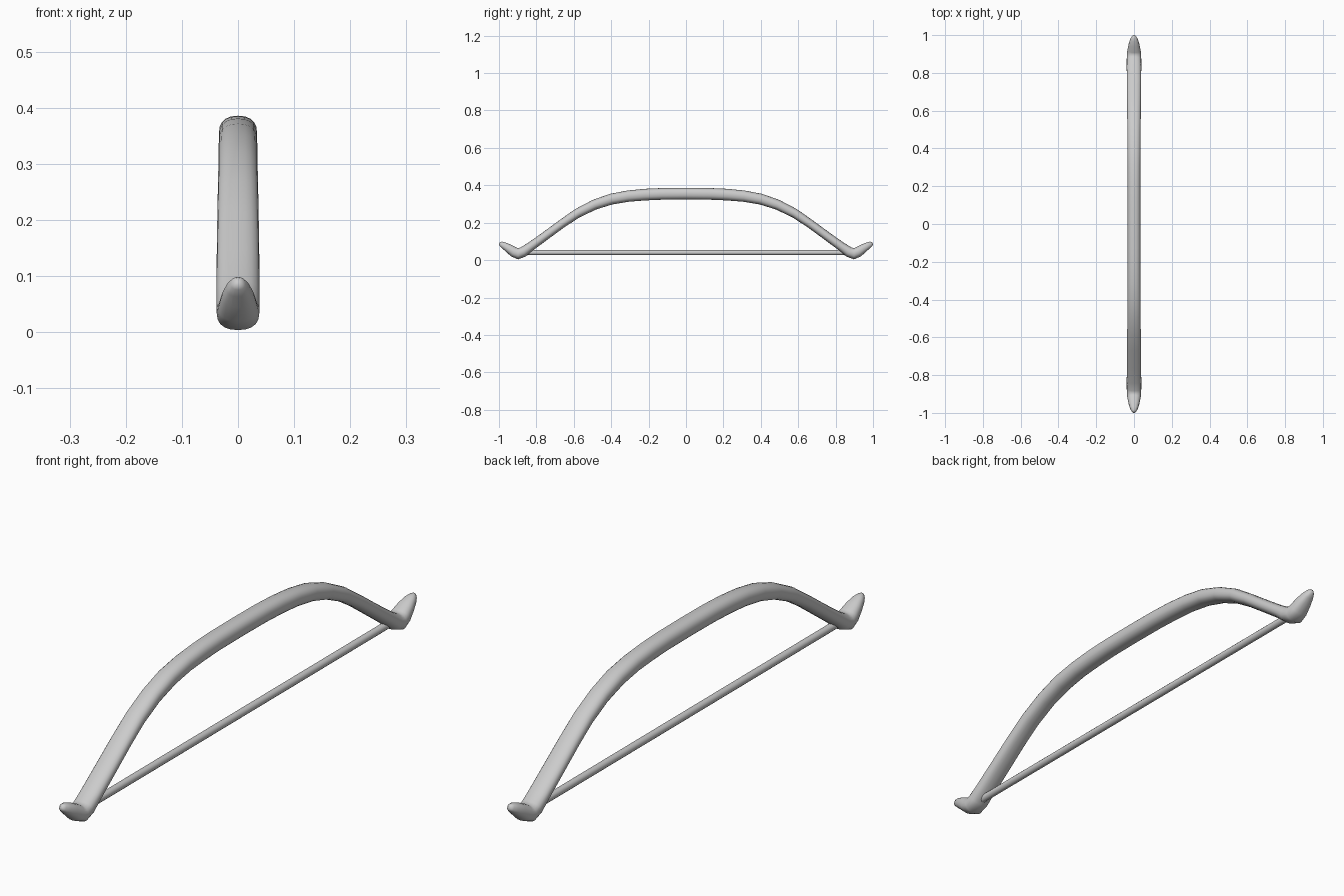
import bpy, bmesh, math

if "Cube" in bpy.data.objects:
    bpy.data.objects.remove(bpy.data.objects["Cube"])

# y, z, half width, half thickness along half the limb
HALF = [
    (0.00, 0.355, 0.034, 0.031), (0.13, 0.354, 0.034, 0.031),
    (0.22, 0.350, 0.034, 0.031), (0.31, 0.342, 0.034, 0.030),
    (0.40, 0.326, 0.035, 0.029), (0.49, 0.296, 0.035, 0.027),
    (0.58, 0.251, 0.036, 0.025), (0.66, 0.197, 0.037, 0.023),
    (0.75, 0.131, 0.038, 0.023), (0.83, 0.073, 0.0385, 0.024),
    (0.870, 0.044, 0.0385, 0.028), (0.898, 0.034, 0.038, 0.030),
    (0.921, 0.044, 0.035, 0.028), (0.950, 0.064, 0.029, 0.023),
    (0.975, 0.079, 0.021, 0.018), (0.990, 0.087, 0.013, 0.013),
    (0.997, 0.091, 0.006, 0.007),
]


def squircle(c):
    # slightly squared ellipse
    return math.copysign(abs(c) ** 0.85, c)


def sweep(name, rings, sides):
    bm = bmesh.new()
    loops = []
    for i, (y, z, w, t) in enumerate(rings):
        a = rings[max(i - 1, 0)]
        b = rings[min(i + 1, len(rings) - 1)]
        ang = math.atan2(b[1] - a[1], b[0] - a[0])
        ring = []
        for k in range(sides):
            th = 2 * math.pi * k / sides
            u, v = w * squircle(math.cos(th)), t * squircle(math.sin(th))
            ring.append(bm.verts.new((u, y - v * math.sin(ang), z + v * math.cos(ang))))
        loops.append(ring)
    for r, s in zip(loops, loops[1:]):
        for k in range(sides):
            n = (k + 1) % sides
            bm.faces.new((r[k], r[n], s[n], s[k]))
    bm.faces.new(loops[0])
    bm.faces.new(loops[-1])
    bmesh.ops.recalc_face_normals(bm, faces=bm.faces)
    mesh = bpy.data.meshes.new(name)
    bm.to_mesh(mesh)
    bm.free()
    obj = bpy.data.objects.new(name, mesh)
    bpy.context.collection.objects.link(obj)
    for p in mesh.polygons:
        p.use_smooth = True
    return obj


# Curved limb, mirrored front to back, with upturned tips
mirrored = [(-y, z, w, t) for y, z, w, t in reversed(HALF[1:])]
sweep("bow_limb", mirrored + HALF, 20)

# Straight string, ends buried in the limb
bpy.ops.mesh.primitive_cylinder_add(vertices=12, radius=0.0135, depth=1.74,
                                    location=(0, 0, 0.04), rotation=(math.pi / 2, 0, 0))
string = bpy.context.object
string.name = "bow_string"
bpy.ops.object.shade_smooth_by_angle(angle=math.radians(40))
